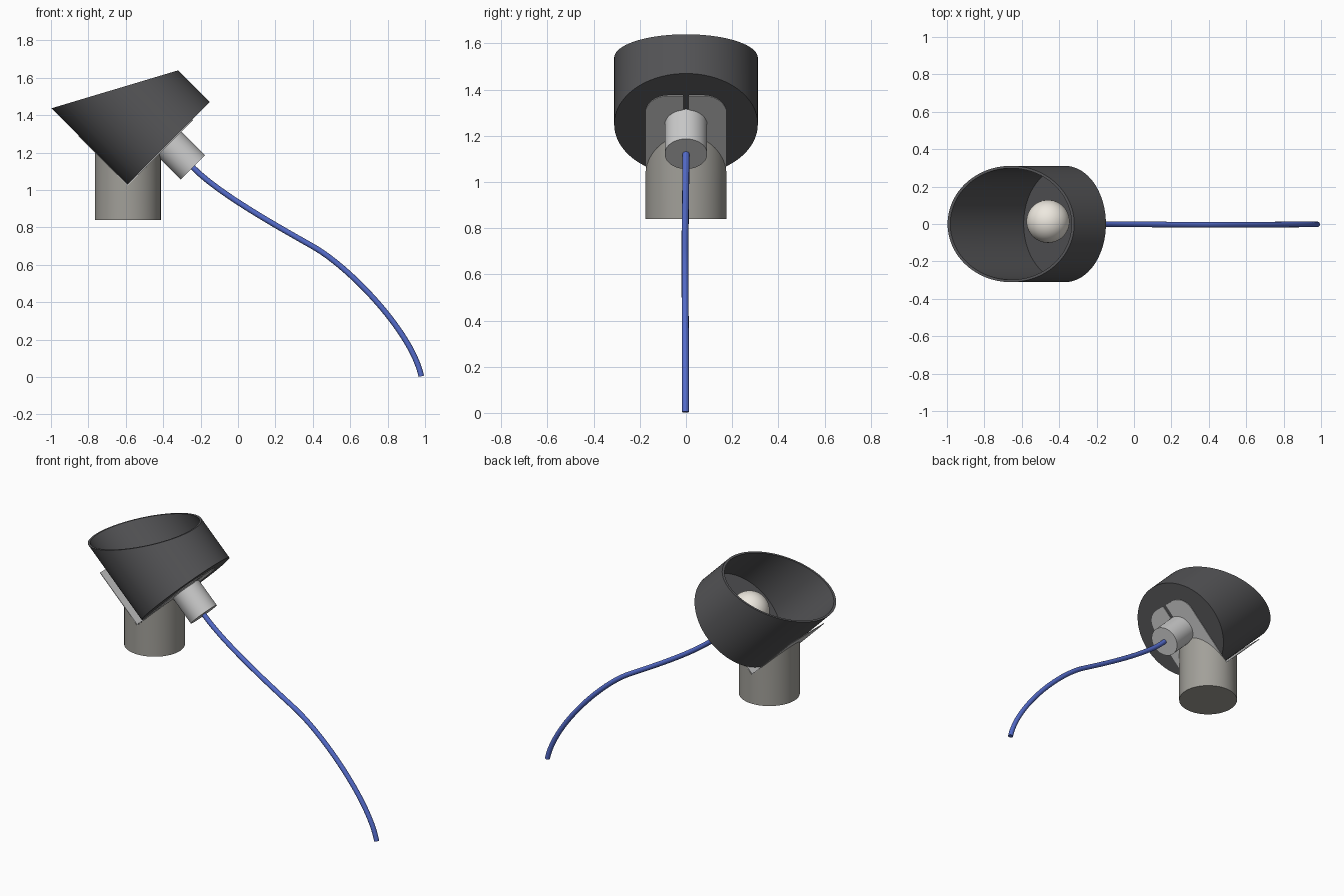
import bpy, bmesh
from math import pi, cos, sin, radians
from mathutils import Matrix, Vector

if "Cube" in bpy.data.objects:
    bpy.data.objects.remove(bpy.data.objects["Cube"])

# Lamp frame: origin at the shade floor centre, local z along the tilted axis
TILT = Matrix.Translation((-0.37, 0, 1.25)) @ Matrix.Rotation(-pi / 4, 4, 'Y')
R, N = 0.311, 96


def material(name, rgb):
    m = bpy.data.materials.new(name)
    m.diffuse_color = (*rgb, 1)
    m.use_nodes = True
    m.node_tree.nodes["Principled BSDF"].inputs["Base Color"].default_value = m.diffuse_color
    return m


def finish(bm, name, mat=None, matrix=Matrix(), smooth=True):
    bmesh.ops.recalc_face_normals(bm, faces=bm.faces)
    me = bpy.data.meshes.new(name)
    bm.to_mesh(me)
    bm.free()
    ob = bpy.data.objects.new(name, me)
    bpy.context.collection.objects.link(ob)
    ob.matrix_world = matrix
    if mat:
        me.materials.append(mat)
    if smooth:
        bpy.ops.object.select_all(action='DESELECT')
        ob.select_set(True)
        bpy.context.view_layer.objects.active = ob
        bpy.ops.object.shade_smooth_by_angle(angle=radians(35))
    return ob


def ring(bm, r, height, n=N):
    pts = [(r * cos(2 * pi * i / n), r * sin(2 * pi * i / n)) for i in range(n)]
    return [bm.verts.new((x, y, height(x))) for x, y in pts]


def bridge(bm, a, b):
    for i in range(len(a)):
        j = (i + 1) % len(a)
        bm.faces.new((a[i], a[j], b[j], b[i]))


def extruded(bm, outline, depth):
    face = bm.faces.new([bm.verts.new(p) for p in outline])
    new = bmesh.ops.extrude_face_region(bm, geom=[face])['geom']
    bmesh.ops.translate(bm, vec=depth, verts=[v for v in new if isinstance(v, bmesh.types.BMVert)])


dark = material("dark_grey", (0.09, 0.09, 0.095))
stone = material("warm_grey", (0.36, 0.35, 0.32))
white = material("warm_white", (0.85, 0.81, 0.74))
blue = material("blue", (0.09, 0.15, 0.6))

# Shade: open cup with a slanted rim
bm = bmesh.new()
slant = lambda x: 0.4075 - 0.539 * x
rings = [ring(bm, R, lambda x: 0), ring(bm, R, slant),
         ring(bm, R - 0.013, slant), ring(bm, R - 0.013, lambda x: 0.013)]
for a, b in zip(rings, rings[1:]):
    bridge(bm, a, b)
bm.faces.new(rings[0])
bm.faces.new(rings[3])
finish(bm, "shade", dark, TILT)

# Bracket: slotted plate under the floor, folded up along the shade's lower side
bm = bmesh.new()
w, end, cr, t, s = 0.174, 0.178, 0.1, 0.004, 0.012
half = [(-R - t, w)] + [(end - cr + cr * sin(a), w - cr + cr * cos(a))
                        for a in (pi / 2 * i / 10 for i in range(11))] + [(end, s), (0, s)]
outline = half + [(x, -y) for x, y in reversed(half)]
extruded(bm, [(x, y, 0) for x, y in outline], (0, 0, -t))
extruded(bm, [(-R, -w, -t), (-R, w, -t), (-R, w, 0.37), (-R, -w, 0.37)], (-t, 0, 0))
finish(bm, "bracket", None, TILT, False)

# Socket: short cylinder below the floor
bm = bmesh.new()
bmesh.ops.create_cone(bm, cap_ends=True, segments=64, radius1=0.092, radius2=0.092,
                      depth=0.182, matrix=Matrix.Translation((0, 0, -0.091)))
finish(bm, "socket", None, TILT)

# Bulb
bm = bmesh.new()
bmesh.ops.create_uvsphere(bm, u_segments=48, v_segments=24, radius=0.115,
                          matrix=Matrix.Translation((0, 0.014, 0.127)))
finish(bm, "bulb", white, TILT)

# Stand: upright cylinder with a V-cut top that cradles the bracket
bm = bmesh.new()
low = ring(bm, 0.176, lambda x: 0.84, 64)
top = ring(bm, 0.176, lambda x: 1.024 + abs(x), 64)
bridge(bm, low, top)
bm.faces.new(low)
bm.faces.new(top[16:49])
bm.faces.new(top[48:] + top[:17])
finish(bm, "stand", stone, Matrix.Translation((-0.589, 0, 0)))

# Cord: round-bevelled curve from the socket to the ground
cu = bpy.data.curves.new("cord", 'CURVE')
cu.dimensions = '3D'
cu.bevel_depth, cu.bevel_resolution = 0.015, 4
cu.use_fill_caps = True
cu.resolution_u = 24
sp = cu.splines.new('BEZIER')
sp.bezier_points.add(2)
knots = [((-0.25, 0, 1.13), (0.13, 0, -0.14)),
         ((0.4, -0.004, 0.698), (0.2, 0, -0.113)),
         ((0.98, -0.002, 0.004), (0.05, 0, -0.235))]
for p, (co, d) in zip(sp.bezier_points, knots):
    p.handle_left_type = p.handle_right_type = 'FREE'
    p.co = co
    p.handle_left = Vector(co) - Vector(d)
    p.handle_right = Vector(co) + Vector(d)
cu.materials.append(blue)
bpy.context.collection.objects.link(bpy.data.objects.new("cord", cu))
